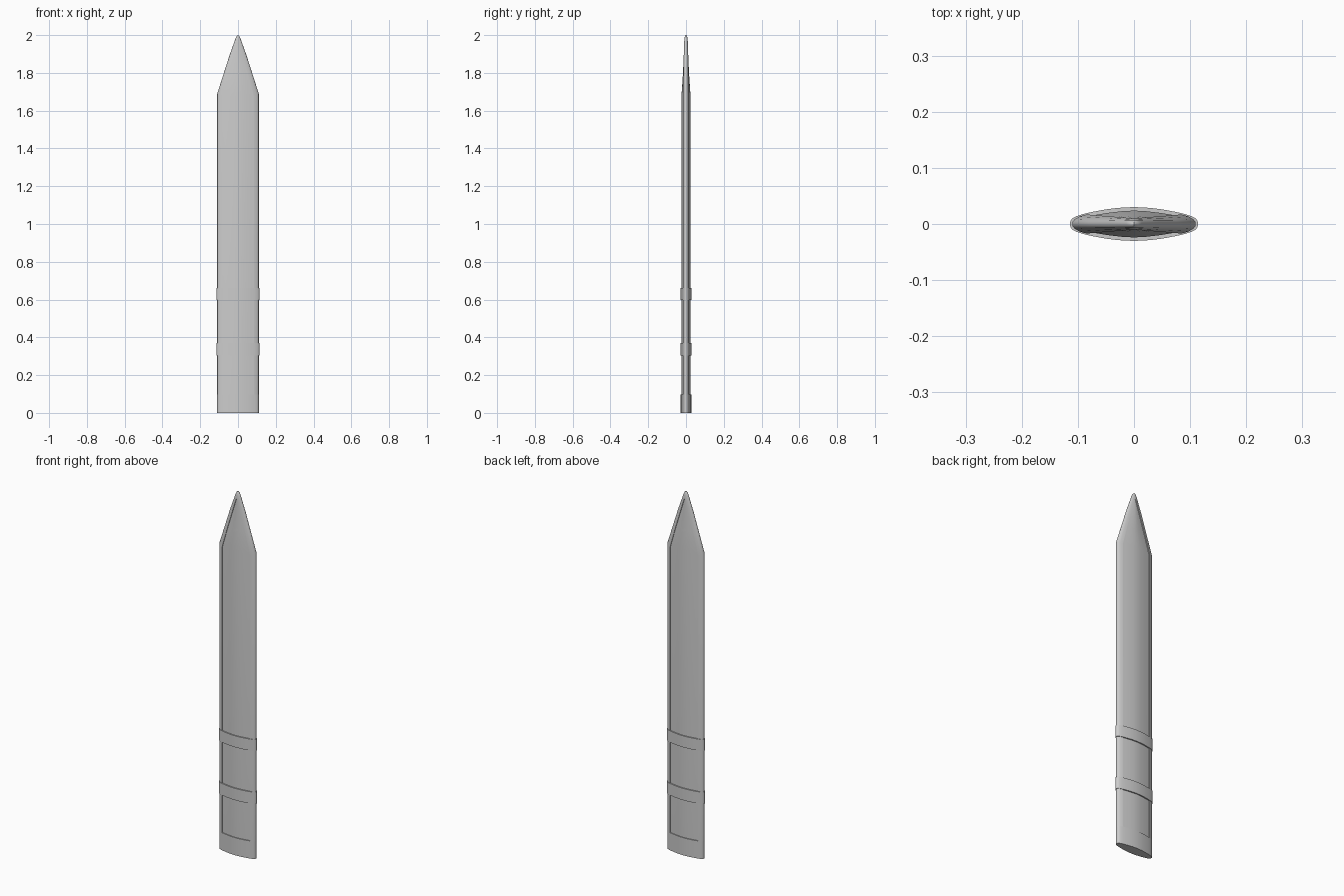
import bpy, bmesh, math

if "Cube" in bpy.data.objects:
    bpy.data.objects.remove(bpy.data.objects["Cube"])

# right half of the front lens outline, unit width and thickness
LENS = [(0, 1), (0.12, 0.99), (0.28, 0.945), (0.45, 0.86), (0.62, 0.74),
        (0.773, 0.61), (0.9, 0.46), (0.96, 0.33), (0.99, 0.17), (1, 0)]


def finish(bm, name, angle=32):
    bmesh.ops.remove_doubles(bm, verts=bm.verts, dist=1e-5)
    bmesh.ops.recalc_face_normals(bm, faces=bm.faces)
    me = bpy.data.meshes.new(name)
    bm.to_mesh(me)
    bm.free()
    ob = bpy.data.objects.new(name, me)
    bpy.context.collection.objects.link(ob)
    bpy.ops.object.select_all(action='DESELECT')
    ob.select_set(True)
    bpy.context.view_layer.objects.active = ob
    bpy.ops.object.shade_smooth_by_angle(angle=math.radians(angle))
    return ob


def loft(name, sections, closed_ring=False):
    """Skin a list of equal-length point loops and cap both ends."""
    bm = bmesh.new()
    rings = [[bm.verts.new(p) for p in s] for s in sections]
    n = len(rings[0])
    for a, b in zip(rings, rings[1:]):
        for i in range(n):
            j = (i + 1) % n
            bm.faces.new((a[i], a[j], b[j], b[i]))
    bm.faces.new(rings[0])
    bm.faces.new(rings[-1])
    return finish(bm, name)


def lens(w, t, z):
    q = [(x * w, y * t) for x, y in LENS]
    half = q + [(x, -y) for x, y in q[-2::-1]]
    loop = half + [(-x, y) for x, y in half[-2:0:-1]]
    return [(x, y, z) for x, y in loop]


def core_lens(w, t, edge, z):
    """Shallow bulge with a blunt edge for the recessed panels."""
    xs = [i / 4 for i in range(-4, 5)]
    q = [(x * w, edge + (t - edge) * (1 - abs(x) ** 1.6)) for x in xs]
    return [(x, y, z) for x, y in q] + [(x, -y, z) for x, y in q[::-1]]


# recessed core with bulged faces
loft("core", [core_lens(0.09, 0.024, 0.012, 0.02),
              core_lens(0.09, 0.024, 0.012, 1.68),
              core_lens(0.057, 0.0165, 0.010, 1.79),
              core_lens(0.003, 0.008, 0.006, 1.965)])

# thick mouth end and two raised bands
loft("mouth_collar", [lens(0.11, 0.028, 0), lens(0.11, 0.028, 0.097)])
for i, (z0, z1) in enumerate([(0.305, 0.37), (0.597, 0.66)]):
    loft(f"band_{i + 1}", [lens(0.1145, 0.03, z0), lens(0.1145, 0.03, z1)])

# raised rim: inner x, inner z, outer x, outer z, inner y, outer y
stations = [(0.085, 0.09, 0.11, 0.09, 0.017, 0.008),
            (0.085, 1.675, 0.11, 1.69, 0.017, 0.008),
            (0.055, 1.785, 0.078, 1.79, 0.0145, 0.007),
            (0.029, 1.873, 0.046, 1.89, 0.0125, 0.007),
            (0.007, 1.948, 0.014, 1.98, 0.0105, 0.006),
            (0.003, 1.958, 0.007, 1.995, 0.010, 0.006),
            (0.0, 1.960, 0.0, 2.0, 0.010, 0.006)]


def rim_section(s, side):
    xi, zi, xo, zo, yi, yo = s

    def at(f, y):
        return (side * (xi + (xo - xi) * f), y, zi + (zo - zi) * f)
    front = [at(0, -yi), at(0.5, -(yi * 0.58 + yo * 0.42)), at(0.85, -yo),
             at(0.97, -yo * 0.5)]
    back = [(x, -y, z) for x, y, z in front[::-1]]
    return front + [at(1, 0)] + back


path = [rim_section(s, 1) for s in stations]
path += [rim_section(s, -1) for s in stations[-2::-1]]
loft("edge_rim", path)
